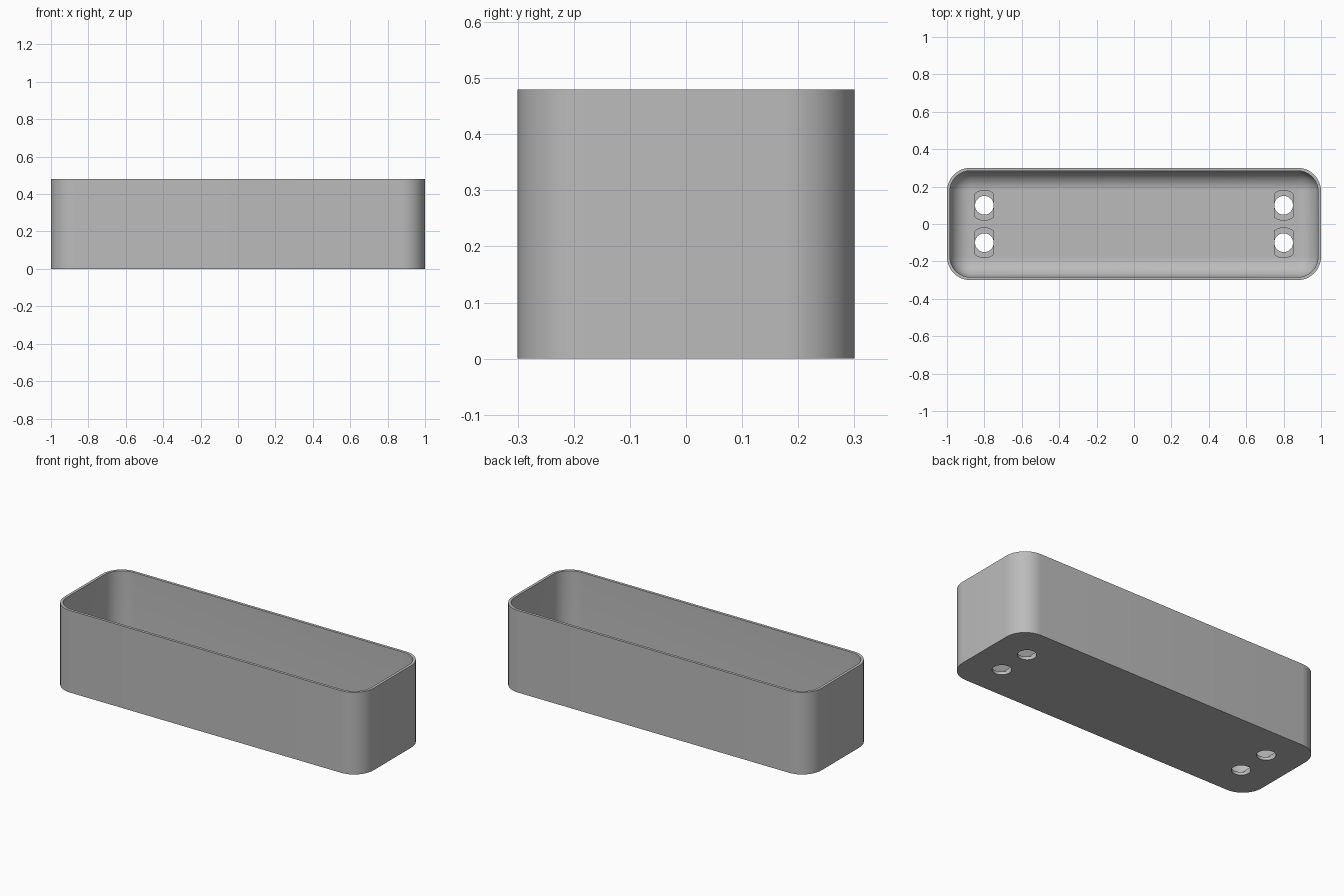
import bpy
import bmesh
from math import sin, cos, pi, radians

cube = bpy.data.objects.get("Cube")
if cube:
    bpy.data.objects.remove(cube)

LENGTH, DEPTH, HEIGHT = 2.0, 0.6, 0.48
CORNER, WALL, FLOOR, FILLET = 0.125, 0.016, 0.03, 0.105
HOLE, SEAT, SEAT_DEPTH = 0.05, 0.08, 0.012
STEPS = 12

grey = bpy.data.materials.new("plain grey")
grey.use_nodes = True
colour = (0.5, 0.5, 0.5, 1)
grey.diffuse_color = colour
grey.node_tree.nodes["Principled BSDF"].inputs["Base Color"].default_value = colour


def outline(inset):
    """Rounded rectangle, shrunk inwards by inset."""
    r = CORNER - inset
    cx, cy = LENGTH / 2 - CORNER, DEPTH / 2 - CORNER
    points = []
    for q, (sx, sy) in enumerate([(1, 1), (-1, 1), (-1, -1), (1, -1)]):
        for i in range(STEPS + 1):
            a = (q + i / STEPS) * pi / 2
            points.append((sx * cx + r * cos(a), sy * cy + r * sin(a)))
    return points


def loft(name, sections):
    """Closed solid through a list of (outline points, height)."""
    bm = bmesh.new()
    rings = [[bm.verts.new((x, y, z)) for x, y in pts] for pts, z in sections]
    n = len(rings[0])
    for low, high in zip(rings, rings[1:]):
        for i in range(n):
            j = (i + 1) % n
            bm.faces.new((low[i], low[j], high[j], high[i]))
    bm.faces.new(rings[0][::-1])
    bm.faces.new(rings[-1])
    bmesh.ops.recalc_face_normals(bm, faces=bm.faces)
    mesh = bpy.data.meshes.new(name)
    bm.to_mesh(mesh)
    bm.free()
    mesh.materials.append(grey)
    obj = bpy.data.objects.new(name, mesh)
    bpy.context.collection.objects.link(obj)
    return obj


# Tray: outer wall, rim, inner wall, then the rounded edge down to the floor
sections = [(outline(0), 0), (outline(0), HEIGHT), (outline(WALL), HEIGHT)]
for i in range(STEPS + 1):
    a = i / STEPS * pi / 2
    sections.append((outline(WALL + FILLET * (1 - cos(a))),
                     FLOOR + FILLET * (1 - sin(a))))
tray = loft("tray", sections)

# Screw holes, each with a shallow flat-sided seat in the floor
cutters = []
half = [-1 + 2 * i / STEPS for i in range(STEPS + 1)]
for sx in (-1, 1):
    for sy in (-1, 1):
        x, y = sx * 0.8, sy * 0.1
        ring = [(x + HOLE * cos(i * pi / 16), y + HOLE * sin(i * pi / 16))
                for i in range(32)]
        arc = [(HOLE * t, (SEAT ** 2 - (HOLE * t) ** 2) ** 0.5) for t in half]
        seat = [(x + u, y + v) for u, v in arc] + [(x - u, y - v) for u, v in arc]
        cutters.append(loft("hole_cutter", [(ring, -0.1), (ring, 0.1)]))
        cutters.append(loft("seat_cutter", [(seat, FLOOR - SEAT_DEPTH), (seat, 0.1)]))

for cutter in cutters:
    cut = tray.modifiers.new("cut", "BOOLEAN")
    cut.operation = "DIFFERENCE"
    cut.solver = "EXACT"
    cut.object = cutter

# Bake the cuts, then drop the cutters
bpy.context.view_layer.objects.active = tray
tray.select_set(True)
for cut in list(tray.modifiers):
    bpy.ops.object.modifier_apply(modifier=cut.name)
for cutter in cutters:
    bpy.data.objects.remove(cutter)
bpy.ops.object.shade_smooth_by_angle(angle=radians(30))
